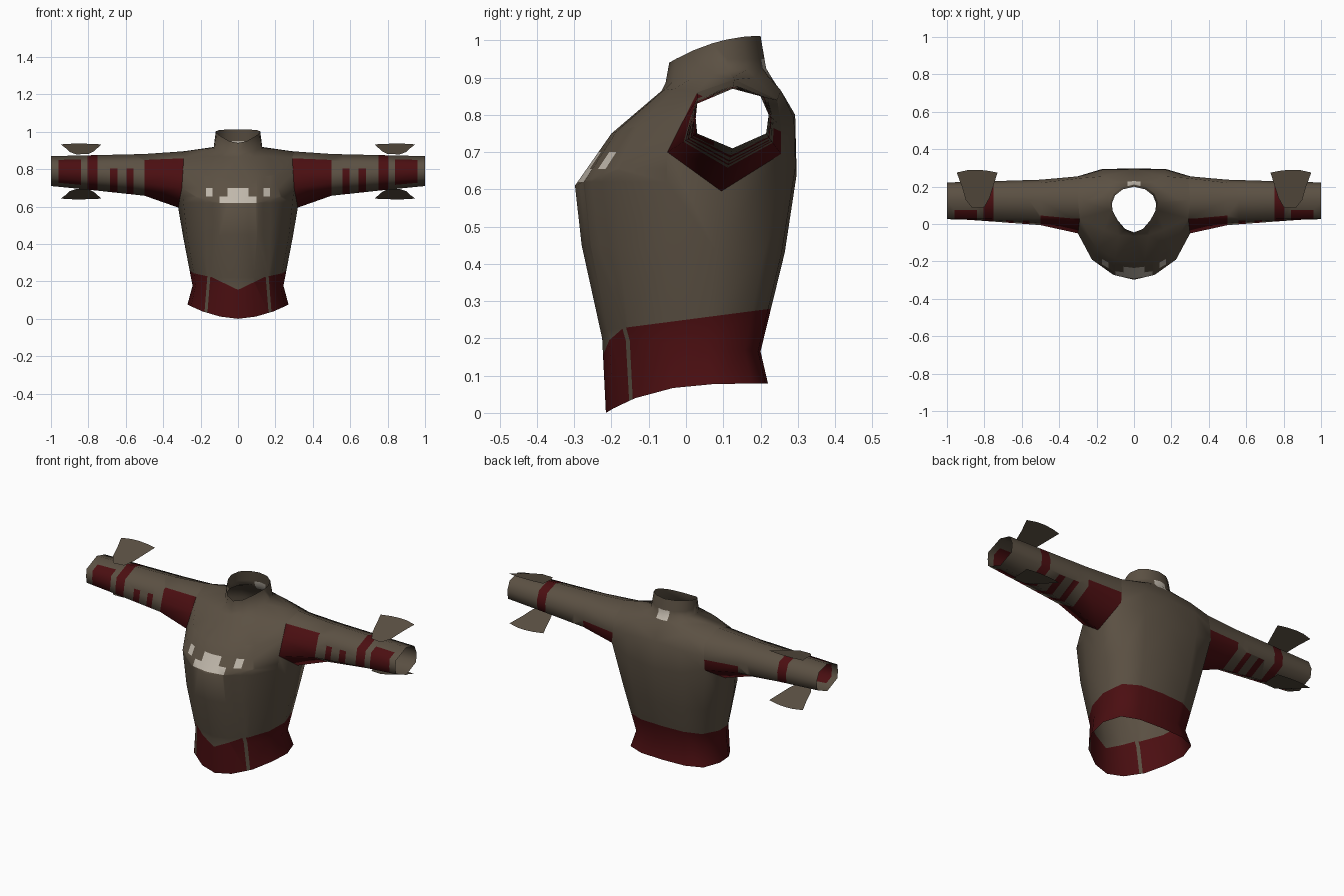
import bpy, bmesh
from mathutils import Vector

if "Cube" in bpy.data.objects:
    bpy.data.objects.remove(bpy.data.objects["Cube"])


def material(name, rgb):
    m = bpy.data.materials.new(name)
    m.diffuse_color = (*rgb, 1)
    m.use_nodes = True
    m.node_tree.nodes["Principled BSDF"].inputs["Base Color"].default_value = m.diffuse_color
    return m


MATS = [material("drab_brown", (0.105, 0.081, 0.056)),
        material("dark_red", (0.07, 0.0045, 0.0056)),
        material("pale_grey", (0.53, 0.48, 0.41))]
BASE, RED, PALE = range(3)


def cut(bm, point, normal, where=lambda c: True):
    """Split the faces chosen by centre along a plane."""
    faces = [f for f in bm.faces if where(f.calc_center_median())]
    edges = {e for f in faces for e in f.edges}
    verts = {v for f in faces for v in f.verts}
    bmesh.ops.bisect_plane(bm, geom=[*verts, *edges, *faces], dist=1e-5,
                           plane_co=point, plane_no=Vector(normal).normalized())


def paint(bm, rule):
    for f in bm.faces:
        f.material_index = rule(f.calc_center_median())


def finish(bm, name):
    """Make the smooth object and mirror it across x = 0."""
    mesh = bpy.data.meshes.new(name)
    bm.to_mesh(mesh)
    bm.free()
    for m in MATS:
        mesh.materials.append(m)
    mesh.shade_smooth()
    ob = bpy.data.objects.new(name, mesh)
    bpy.context.collection.objects.link(ob)
    mod = ob.modifiers.new("mirror", 'MIRROR')
    mod.use_clip = True
    mod.merge_threshold = 0.001
    return ob


# Half outlines from front centre, round the side, to back centre
BODY = [(0, -1), (.35, -.91), (.7, -.64), (.93, -.17),
        (1, .32), (.87, .8), (.52, .97), (0, 1)]
NECK = [(0, -1), (.4, -.85), (.75, -.45), (.96, -.05),
        (1, .25), (.85, .62), (.5, .88), (0, 1)]


def ring(shape, width, front, back, z_front, z_back, power):
    pts = []
    for u, v in shape:
        t = (v + 1) / 2
        pts.append((u * width, front + (back - front) * t,
                    z_front + (z_back - z_front) * (1 - (1 - t) ** power)))
    return pts


# Armhole (y, z) loop and matching wrist loop, from front-bottom round the back
ARMHOLE = [(-.05, .70), (.095, .595), (.255, .695), (.255, .77),
           (.245, .84), (.13, .895), (.03, .86), (-.01, .78)]
ARMHOLE_X = [.30, .32, .30, .295, .29, .30, .29, .295]
WRIST = [(.03, .75), (.125, .71), (.215, .75), (.222, .80),
         (.20, .85), (.125, .87), (.03, .83), (.026, .79)]
hole = [(x, y, z) for x, (y, z) in zip(ARMHOLE_X, ARMHOLE)]

# Torso rows, bottom to collar; the chest rows run through the armhole
rows = [
    ring(BODY, .27, -.215, .22, 0, .079, 3.5),
    ring(BODY, .243, -.225, .20, .20, .165, 1),
    ring(BODY, .293, -.28, .265, .45, .43, 1),
    [(0, -.298, .61), (.11, -.272, .622), (.225, -.19, .65), *hole[0:3],
     (.17, .294, .66), (0, .297, .64)],
    [(0, -.20, .75), (.10, -.187, .755), (.20, -.13, .77), hole[7], None, hole[3],
     (.17, .29, .79), (0, .293, .80)],
    [(0, -.065, .865), (.08, -.06, .866), (.16, -.03, .87), hole[6], hole[5], hole[4],
     (.16, .255, .865), (0, .245, .875)],
    ring(NECK, .13, -.055, .215, .885, .925, 1.5),
    ring(NECK, .119, -.045, .20, .94, 1.012, 2),
]
bm = bmesh.new()
grid = [[bm.verts.new(p) if p else None for p in r] for r in rows]
for lo, hi in zip(grid, grid[1:]):
    for c in range(7):
        quad = (lo[c], lo[c + 1], hi[c + 1], hi[c])
        if all(quad):
            bm.faces.new(quad)

# Hem outline: a shallow V in front, nearly level at the back
low = lambda c: c.z < .42
low_front = lambda c: c.z < .42 and c.y < 0
cut(bm, (0, 0, .25), (0, -.13, 1), low)
cut(bm, (0, 0, .155), (-.48, 0, 1), low_front)
# Thin vertical gap in the hem
for x in (.15, .166):
    cut(bm, (x, 0, .20), (1, 0, .08), lambda c: c.z < .24 and c.y < -.05)
# Chest emblem, its side spots and the patch below the back collar
chest = lambda c: c.y < -.1 and .52 < c.z < .8
for z in (.62, .655, .70):
    cut(bm, (0, 0, z), (0, 0, 1), chest)
for x in (.055, .10, .135, .172):
    cut(bm, (x, 0, 0), (1, 0, 0), chest)
nape = lambda c: c.y > .12 and c.z > .86
cut(bm, (.035, 0, 0), (1, 0, 0), nape)
for z in (.90, .95):
    cut(bm, (0, 0, z), (0, 0, 1), nape)


def torso_rule(c):
    if c.z < .25 + .13 * c.y and (c.y > 0 or c.z < .155 + .48 * c.x):
        x = c.x + .08 * (c.z - .20)
        return BASE if c.y < 0 and .15 < x < .166 else RED
    if c.y < -.1 and .62 < c.z < .70:
        if c.x < .055 or (c.x < .10 and c.z < .655):
            return PALE
        if .135 < c.x < .172 and c.z > .655:
            return PALE
    if c.y > .12 and c.x < .035 and .90 < c.z < .95:
        return PALE
    return BASE


paint(bm, torso_rule)
finish(bm, "torso")

# Sleeves: tapering open tubes from armhole to wrist
bm = bmesh.new()
loops = [[bm.verts.new(p) for p in hole]]
for x, w in ((.5, .45), (.8, .17), (1, 0)):
    loops.append([bm.verts.new((x, b[0] + (a[0] - b[0]) * w, b[1] + (a[1] - b[1]) * w))
                  for a, b in zip(ARMHOLE, WRIST)])
for a, b in zip(loops, loops[1:]):
    for j in range(8):
        k = (j + 1) % 8
        bm.faces.new((a[j], a[k], b[k], b[j]))

STRIPES = ((.56, .595), (.645, .685))
for x in (.56, .595, .645, .685, .75, .805, .84, .96):
    cut(bm, (x, 0, 0), (1, 0, 0))
# Upper edges of the shoulder patch and the stripes
cut(bm, (0, 0, .87), (0, .45, 1), lambda c: c.x < .5)
cut(bm, (0, 0, .81), (0, .35, 1), lambda c: .56 < c.x < .685)
# Edges of the forearm panel
panel = lambda c: .84 < c.x < .96
cut(bm, (0, .075, 0), (0, 1, 0), panel)


def sleeve_rule(c):
    if c.x < .5:
        return RED if c.z < .87 - .45 * c.y else BASE
    if any(a < c.x < b for a, b in STRIPES):
        return RED if c.z < .81 - .35 * c.y else BASE
    if .75 < c.x < .805:
        return RED
    return RED if panel(c) and c.y < .075 else BASE


paint(bm, sleeve_rule)
finish(bm, "sleeves")

# Forearm fins: flared sheets sweeping backwards, above and below each wrist
FIN = [(.80, .09), (.865, .085), (.90, .13), (.92, .20), (.948, .275),
       (.89, .288), (.84, .29), (.79, .286), (.73, .275), (.753, .20), (.772, .14)]
for name, z, slope in (("upper_fins", .892, .28), ("lower_fins", .682, -.27)):
    bm = bmesh.new()
    bm.faces.new([bm.verts.new((x, y, z + slope * (y - .13))) for x, y in FIN])
    finish(bm, name)
